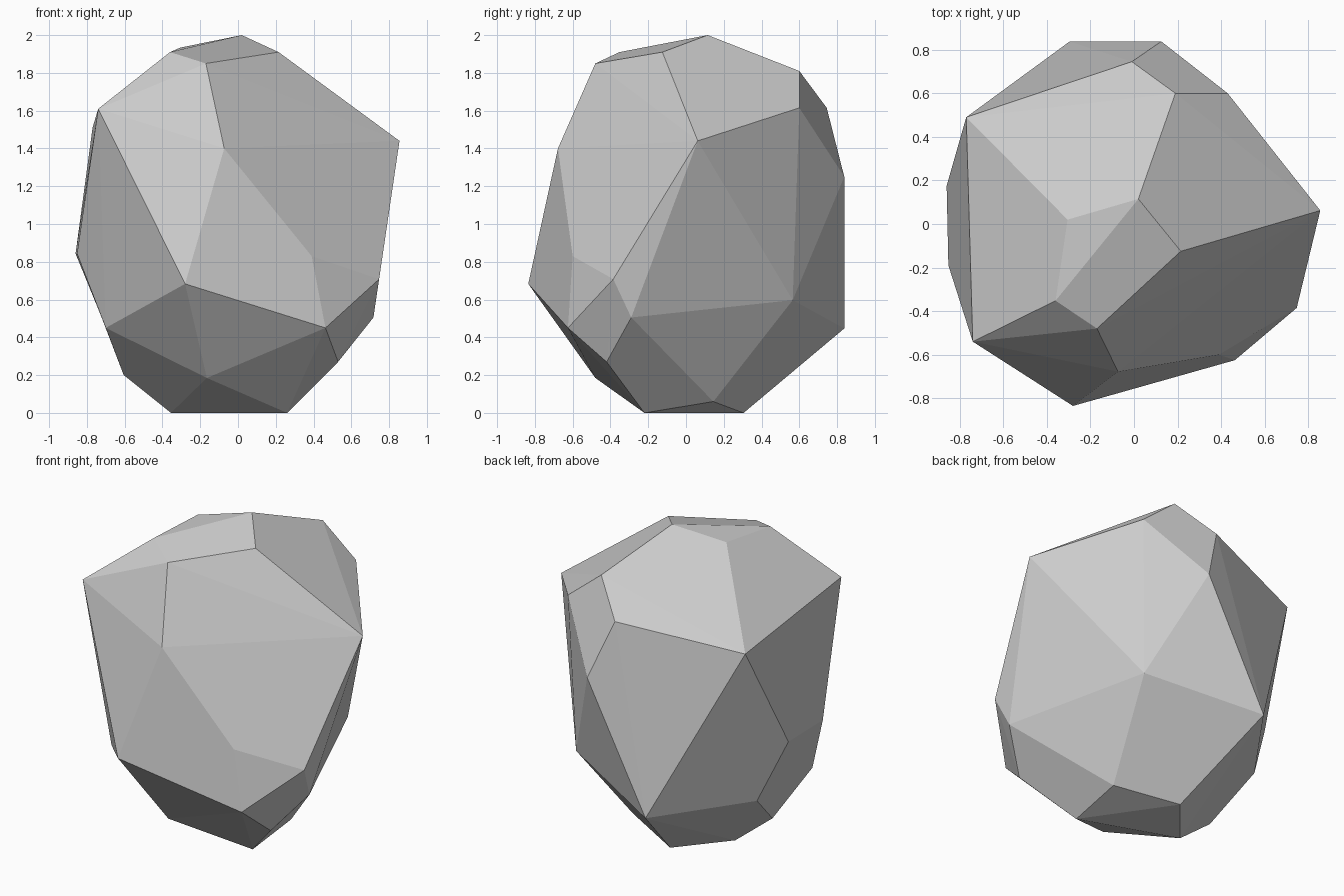
import bpy, bmesh, math

# Corners of the boulder, grouped by height; the rock is their convex hull
crown = [(0.02, 0.115, 2.0), (0.215, -0.125, 1.91), (-0.36, -0.352, 1.91),
         (-0.17, -0.48, 1.85), (-0.305, 0.02, 1.934), (0.19, 0.60, 1.81)]
shoulder = [(-0.74, -0.54, 1.61), (-0.77, 0.49, 1.51), (-0.01, 0.745, 1.615),
            (0.43, 0.60, 1.615), (0.855, 0.062, 1.44), (-0.073, -0.678, 1.40),
            (0.125, 0.838, 1.25)]
belly = [(-0.86, 0.175, 0.843), (-0.852, -0.19, 0.843), (0.39, -0.60, 0.83),
         (0.747, -0.385, 0.708), (-0.28, -0.835, 0.683), (0.395, 0.565, 0.597)]
skirt = [(0.717, -0.29, 0.505), (0.463, -0.625, 0.45), (-0.295, 0.838, 0.447),
         (-0.70, 0.27, 0.452), (-0.70, -0.30, 0.45), (0.53, -0.42, 0.27)]
foot = [(-0.605, -0.025, 0.20), (-0.165, -0.48, 0.185), (0.28, 0.145, 0.06),
        (-0.355, 0.0, 0.0), (0.26, -0.22, 0.0), (-0.10, 0.305, 0.0)]

# Boulder: hull, then merge the nearly flat triangles into clean facets
bm = bmesh.new()
for co in crown + shoulder + belly + skirt + foot:
    bm.verts.new(co)
bmesh.ops.convex_hull(bm, input=bm.verts[:])
bmesh.ops.dissolve_limit(bm, angle_limit=math.radians(2.5),
                         verts=bm.verts[:], edges=bm.edges[:])
bmesh.ops.recalc_face_normals(bm, faces=bm.faces[:])

mesh = bpy.data.meshes.new("boulder")
bm.to_mesh(mesh)
bm.free()
bpy.context.collection.objects.link(bpy.data.objects.new("boulder", mesh))
